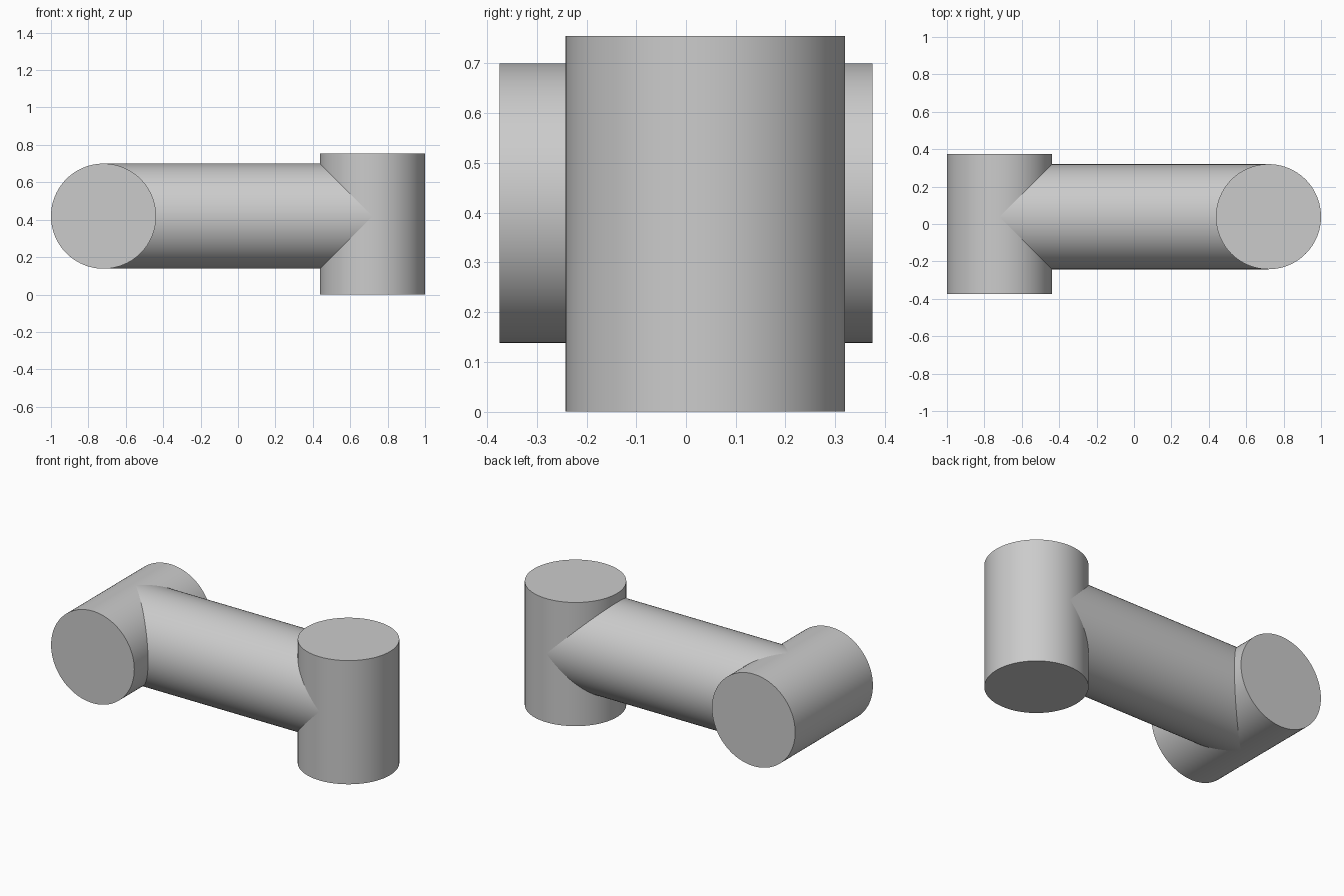
import bpy
import math

cube = bpy.data.objects.get("Cube")
if cube:
    bpy.data.objects.remove(cube, do_unlink=True)

# Shared dimensions
RADIUS = 0.281
END_X = 1 - RADIUS      # distance of both end cylinders from the centre
BEAM_Y = 0.039          # the beam sits slightly behind the middle
BEAM_Z = 0.419
HEIGHT = 0.755
DEPTH = 0.75

grey = bpy.data.materials.new("plain grey")
grey.use_nodes = True
colour = (0.6, 0.6, 0.6, 1)
grey.diffuse_color = colour
grey.node_tree.nodes["Principled BSDF"].inputs["Base Color"].default_value = colour


def cylinder(name, length, location, rotation=(0, 0, 0)):
    bpy.ops.mesh.primitive_cylinder_add(
        vertices=96, radius=RADIUS, depth=length, location=location, rotation=rotation)
    part = bpy.context.object
    part.name = name
    part.data.materials.append(grey)
    bpy.ops.object.shade_smooth_by_angle(angle=math.radians(30))
    return part


quarter = math.pi / 2

# Upright cylinder on the left, cross cylinder on the right
cylinder("upright_cylinder", HEIGHT, (END_X, BEAM_Y, HEIGHT / 2))
cylinder("cross_cylinder", DEPTH, (-END_X, 0, BEAM_Z), (quarter, 0, 0))

# Beam joining the two, ending on their axes
cylinder("connecting_beam", 2 * END_X, (0, BEAM_Y, BEAM_Z), (0, quarter, 0))
